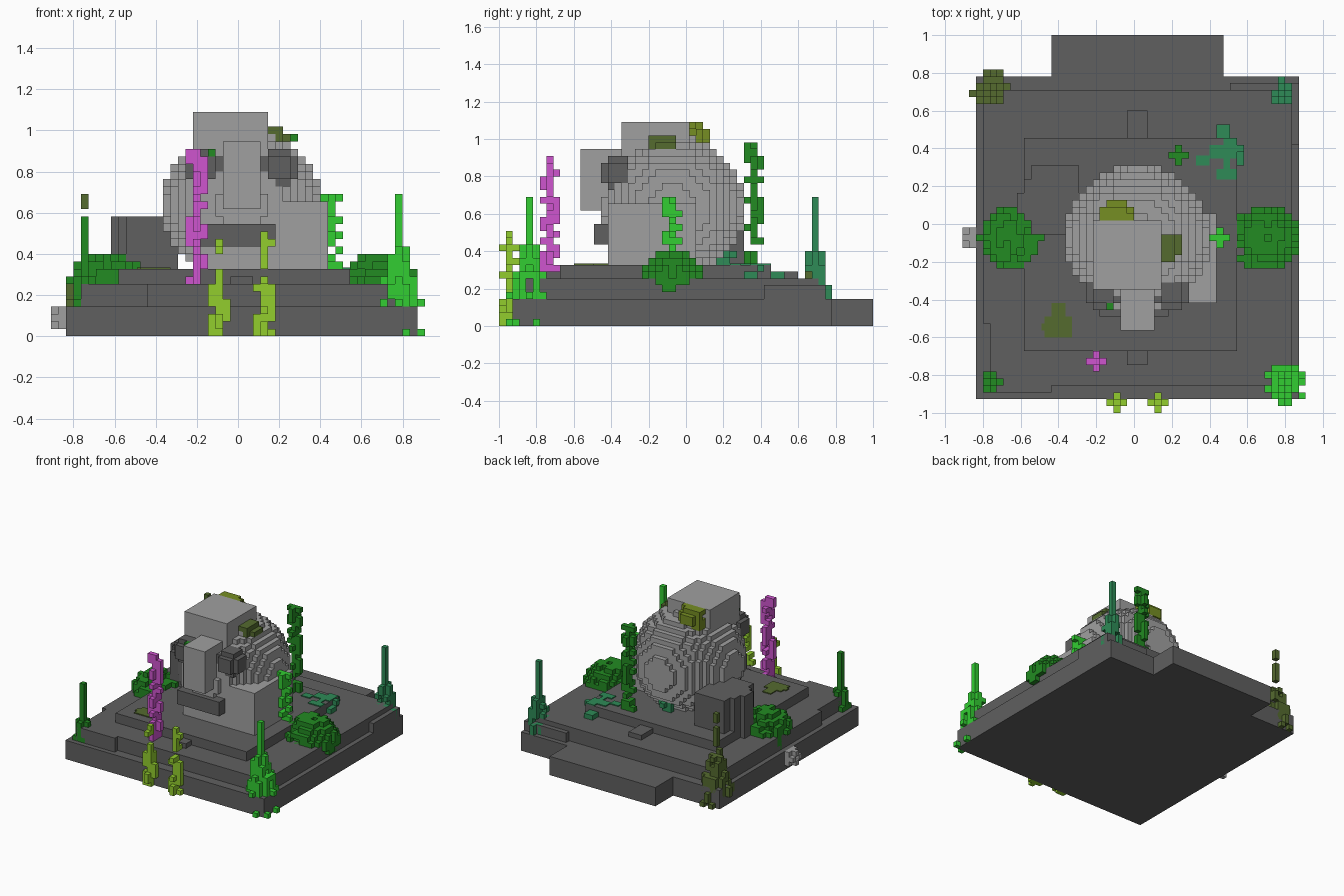
import bpy, bmesh, random
from mathutils import Vector

if "Cube" in bpy.data.objects:
    bpy.data.objects.remove(bpy.data.objects["Cube"])

random.seed(7)
V = 2 / 55                                   # edge of one voxel
ORIGIN = Vector((-25 * V, -1.0, 0.0))


def material(name, rgb):
    lin = [(c / 255 / 12.92) if c < 11 else ((c / 255 + 0.055) / 1.055) ** 2.4 for c in rgb]
    m = bpy.data.materials.new(name)
    m.use_nodes = True
    m.diffuse_color = (*lin, 1)
    bsdf = m.node_tree.nodes["Principled BSDF"]
    bsdf.inputs["Base Color"].default_value = (*lin, 1)
    bsdf.inputs["Roughness"].default_value = 0.9
    return m


DARK = material("dark stone", (96, 96, 96))
LIGHT = material("light stone", (160, 160, 160))
PINK = material("orchid pink", (207, 85, 207))
LIME = material("lime green", (50, 205, 50))
FOREST = material("forest green", (34, 139, 34))
YELLOW = material("yellow green", (146, 205, 45))
OLIVE = material("dark olive", (85, 107, 47))
TEAL = material("sea green", (46, 139, 87))
DRAB = material("olive drab", (118, 142, 35))


def finish(name, bm, mat):
    me = bpy.data.meshes.new(name)
    bm.to_mesh(me)
    bm.free()
    me.materials.append(mat)
    ob = bpy.data.objects.new(name, me)
    bpy.context.collection.objects.link(ob)
    return ob


def box(name, mat, x, y, z):
    """Block given by voxel ranges on each axis."""
    bm = bmesh.new()
    bmesh.ops.create_cube(bm, size=1)
    for v in bm.verts:
        v.co = ORIGIN + V * Vector([a[0] if c < 0 else a[1] for a, c in zip((x, y, z), v.co)])
    return finish(name, bm, mat)


def voxels(name, mat, cells):
    """Mesh of the exposed faces of a set of cells."""
    cells = set(cells)
    bm = bmesh.new()
    made = {}

    def vert(p):
        if p not in made:
            made[p] = bm.verts.new(ORIGIN + V * Vector(p))
        return made[p]

    for cell in sorted(cells):
        for a in range(3):
            b, c = (a + 1) % 3, (a + 2) % 3
            for s in (0, 1):
                near = list(cell)
                near[a] += 2 * s - 1
                if tuple(near) in cells:
                    continue
                ring = []
                for u, w in ((0, 0), (1, 0), (1, 1), (0, 1)):
                    p = list(cell)
                    p[a] += s
                    p[b] += u
                    p[c] += w
                    ring.append(vert(tuple(p)))
                bm.faces.new(ring if s else ring[::-1])
    return finish(name, bm, mat)


def ball(c, r, keep=1.0):
    """Cells of an ellipsoid, some dropped at random."""
    lo = [int(c[n] - r[n]) - 1 for n in range(3)]
    hi = [int(c[n] + r[n]) + 2 for n in range(3)]
    return [(i, j, k) for i in range(lo[0], hi[0]) for j in range(lo[1], hi[1]) for k in range(lo[2], hi[2])
            if sum(((q + 0.5 - c[n]) / r[n]) ** 2 for n, q in enumerate((i, j, k))) <= 1
            and random.random() < keep]


def block(x, y, z, keep=1.0):
    return [(i, j, k) for i in range(*x) for j in range(*y) for k in range(*z) if random.random() < keep]


def stalk(i, j, k0, k1, arms=0.45, core=0.75):
    """Ragged cross-shaped stem."""
    cells = []
    for k in range(k0, k1):
        if k in (k0, k1 - 1) or random.random() < core:
            cells.append((i, j, k))
        cells += [(i + a, j + b, k) for a, b in ((1, 0), (-1, 0), (0, 1), (0, -1)) if random.random() < arms]
    return cells


def tower(i, j, k0, k1, radius, keep=0.72):
    """Ragged tapering shrub; narrows to a broken single column."""
    cells = []
    for k in range(k0, k1):
        r = max(0.6, radius * (1 - (k - k0) / (0.75 * (k1 - k0))))
        n = int(radius) + 1
        cells += [(i + a, j + b, k) for a in range(-n, n + 1) for b in range(-n, n + 1)
                  if a * a + b * b <= r * r and random.random() < keep + 0.15 * (a == b == 0)]
    return cells + [(i, j, k1 - 1), (i, j, k1 - 2)]


# Stepped stone platform
box("base_slab", DARK, (2, 49), (2, 49), (0, 4))
box("rear_landing", DARK, (13, 38), (49, 55), (0, 4))
box("middle_tier", DARK, (4, 48), (4, 47), (4, 7))
box("middle_tier_front_ledge", DARK, (4, 13), (3, 4), (4, 7))
box("middle_tier_side_ledge", DARK, (3, 4), (13, 47), (4, 7))
box("corner_ledge", DARK, (39, 49), (39, 48), (4, 6))
box("upper_tier", DARK, (9, 40), (9, 40), (7, 9))
box("front_step", DARK, (24, 27), (7, 9), (7, 8))
box("rear_step", DARK, (24, 27), (40, 44), (7, 8))

# Ribbed dark block beside the head
for n, (i, j0, j1) in enumerate(((10, 26, 36), (9, 28, 34), (8, 29, 32))):
    box(f"side_block_{n + 1}", DARK, (i, 17), (j0, j1), (7, 16))

# Stone head
box("plinth", LIGHT, (20, 37), (16, 29), (9, 18))
voxels("round_head", LIGHT, ball((25.5, 25.5, 17.5), (10.55,) * 3))
box("head_crown", LIGHT, (19, 29), (18, 28), (24, 30))
box("nose", LIGHT, (23, 28), (12, 20), (17, 26))
box("mouth", DARK, (20, 30), (14, 19), (12, 15))
for side, i in (("right", 20.5), ("left", 30.5)):
    voxels(side + "_eye", DARK, ball((i, 17.5, 22.5), (2.75,) * 3))

# Small ring on the side of the base
ring = [c for c in block((0, 2), (24, 27), (1, 4))
        if not (c[0] == 0 and c[1] != 25 and c[2] != 2) and c != (0, 25, 2)]
voxels("side_ring", LIGHT, ring)

# Tall stems
voxels("pink_stem", PINK, stalk(19, 7, 7, 25, 0.5))
voxels("tall_green_stem", FOREST, stalk(31, 37, 9, 27, 0.5, 0.85))
voxels("lime_stem", LIME, stalk(37, 25, 9, 19, 0.4))
voxels("shaded_teal_stem", TEAL, stalk(25, 33, 9, 14, 0.6))
for side, i, top in (("right", 22, 13), ("left", 28, 14)):
    voxels(side + "_front_reed", YELLOW, stalk(i, 1, 0, 7, 0.55) + stalk(i, 1, 7, top, 0.08, 0.6))

# Tapering corner shrubs
voxels("front_left_shrub", LIME, tower(46, 4, 4, 19, 3.1)
       + [(49, 2, 0), (49, 5, 0), (47, 1, 0), (49, 4, 4), (46, 1, 4), (44, 3, 4)])
voxels("front_right_shrub", FOREST, tower(4, 4, 4, 16, 1.5, 0.85))
voxels("rear_right_shrub", OLIVE, tower(4, 46, 2, 19, 3.1)
       + [(3, 49, 0), (4, 49, 1), (1, 46, 3), (2, 46, 6), (5, 49, 0)])
voxels("rear_left_shrub", TEAL, tower(46, 46, 4, 19, 2.2))

# Round bushes
for side, i in (("right", 7.5), ("left", 44)):
    voxels(side + "_bush", FOREST, ball((i, 25.5, 6.8), (5.1, 4.7, 4.5), 0.85))

# Growth on the head
voxels("crown_moss", DRAB, block((20, 25), (28, 30), (26, 30), 0.85) + block((21, 24), (30, 31), (27, 29)))
voxels("crown_side_moss", OLIVE, block((29, 31), (22, 27), (26, 28), 0.9) + block((31, 32), (23, 26), (26, 27)))
voxels("eye_moss", FOREST, block((20, 22), (15, 17), (22, 25), 0.75))

# Flat moss patches on the upper tier
T = 9.2
for n, (x, y) in enumerate((((12, 16), (11, 14)), ((13, 15), (14, 16)), ((11.5, 12), (12, 13)))):
    box(f"olive_patch_{n + 1}", OLIVE, x, y, (9, T))
for n, (x, y) in enumerate((((36, 40), (37, 39)), ((37, 40), (34, 35.5)), ((38, 39), (35.5, 37)),
                            ((34, 36), (36, 37.5)), ((38, 40), (39, 40)))):
    box(f"teal_patch_{n + 1}", TEAL, x, y, (9, T))
voxels("draping_teal_moss", TEAL, block((40, 41), (35, 39), (7, 9), 0.55) + block((37, 39), (40, 42), (7, 8)))
